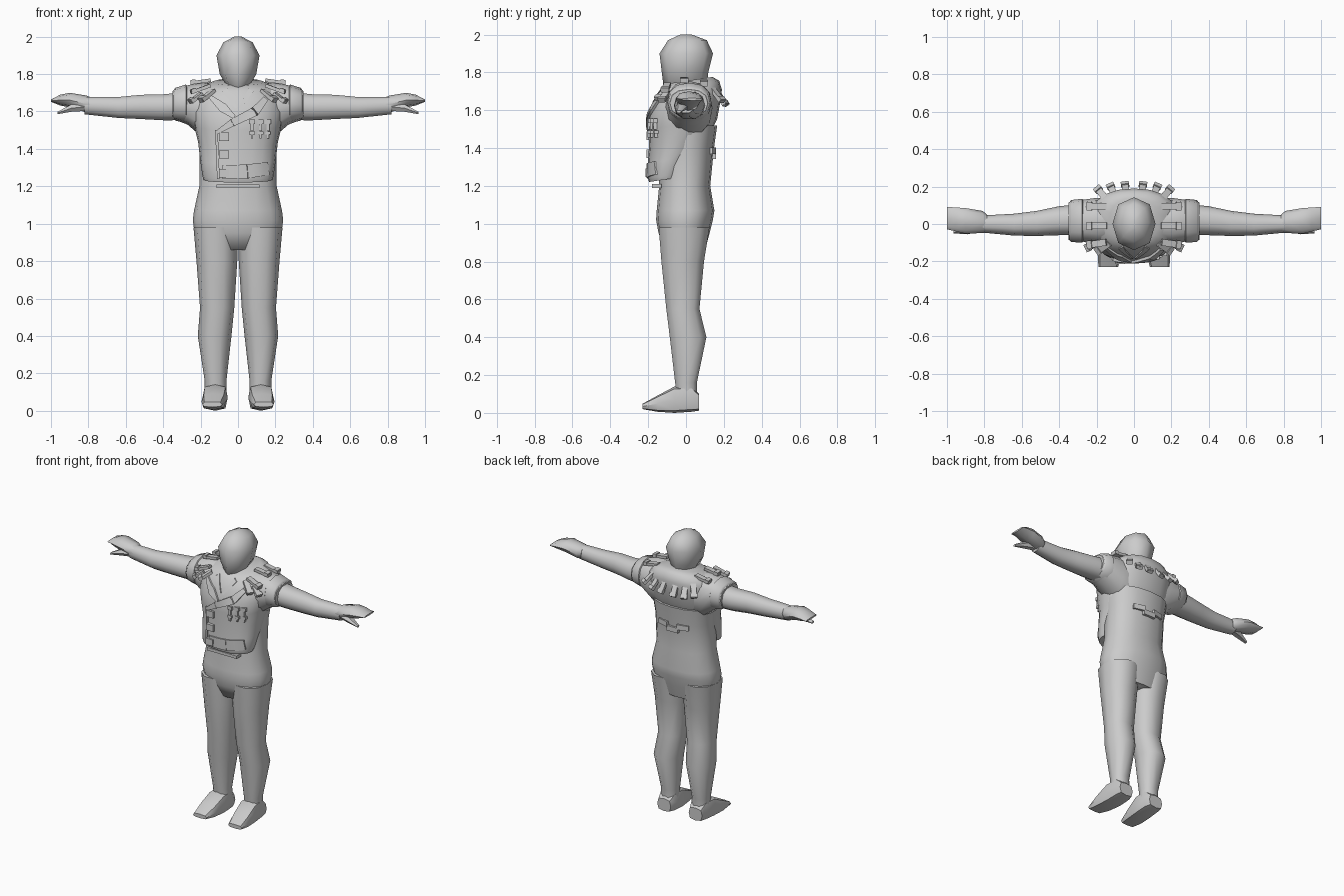
import bpy, bmesh, math
from mathutils import Vector, Matrix
from mathutils.bvhtree import BVHTree

if "Cube" in bpy.data.objects:
    bpy.data.objects.remove(bpy.data.objects["Cube"])

grey = bpy.data.materials.new("plain_grey")
grey.diffuse_color = (0.6, 0.6, 0.6, 1)
grey.use_nodes = True
grey.node_tree.nodes["Principled BSDF"].inputs["Base Color"].default_value = grey.diffuse_color


def finish(name, bm, angle=50):
    bmesh.ops.recalc_face_normals(bm, faces=bm.faces)
    me = bpy.data.meshes.new(name)
    bm.to_mesh(me)
    bm.free()
    ob = bpy.data.objects.new(name, me)
    bpy.context.collection.objects.link(ob)
    me.materials.append(grey)
    bpy.ops.object.select_all(action='DESELECT')
    ob.select_set(True)
    bpy.context.view_layer.objects.active = ob
    bpy.ops.object.shade_smooth_by_angle(angle=math.radians(angle))
    return ob


def loft(name, axis, rings, n=10, power=2.3, tilt=0, mirror=False, angle=50):
    """Rings are (position, a0, a1, b0, b1): the extent on the two other axes."""
    bm = bmesh.new()
    for sx in ((1, -1) if mirror else (1,)):
        loops = []
        for p, a0, a1, b0, b1 in rings:
            loop = []
            for i in range(n):
                t = 2 * math.pi * i / n
                c, s = math.cos(t), math.sin(t)
                a = (a0 + a1) / 2 + (a1 - a0) / 2 * math.copysign(abs(c) ** (2 / power), c)
                b = (b0 + b1) / 2 + (b1 - b0) / 2 * math.copysign(abs(s) ** (2 / power), s)
                x, y, z = {'X': (p, a, b), 'Y': (a, p, b), 'Z': (a, b, p + tilt * b)}[axis]
                loop.append(bm.verts.new((x * sx, y, z)))
            loops.append(loop)
        for l0, l1 in zip(loops, loops[1:]):
            for i in range(n):
                j = (i + 1) % n
                bm.faces.new((l0[i], l0[j], l1[j], l1[i]))
        bm.faces.new(loops[0])
        bm.faces.new(loops[-1])
    return finish(name, bm, angle)


def boxes(name, items):
    """Items are (matrix, size)."""
    bm = bmesh.new()
    for m, size in items:
        bmesh.ops.create_cube(bm, size=1, matrix=m @ Matrix.Diagonal((*size, 1)))
    return finish(name, bm, 30)


# Head
loft("head", 'Z', [
    (1.70, -.035, .035, -.085, .09), (1.735, -.06, .06, -.12, .11),
    (1.80, -.098, .098, -.128, .118), (1.90, -.115, .115, -.14, .143),
    (1.97, -.078, .078, -.095, .11), (2.0, -.02, .02, -.03, .03)], n=8, power=2.2, angle=60)

# Trousers and trunk
loft("hips_and_trunk", 'Z', [
    (.86, -.19, .19, -.11, .10), (.95, -.232, .232, -.145, .125),
    (1.02, -.242, .242, -.158, .142), (1.07, -.235, .235, -.155, .15),
    (1.20, -.207, .207, -.142, .128), (1.40, -.205, .205, -.14, .148),
    (1.52, -.22, .22, -.14, .165)], n=16, angle=70)
loft("legs", 'Z', [
    (.08, .06, .178, -.05, .06), (.16, .062, .178, -.06, .06),
    (.40, .035, .215, -.09, .112), (.55, .02, .203, -.108, .075),
    (.80, .004, .222, -.135, .10), (.98, 0, .238, -.15, .13)], mirror=True, angle=70)
loft("shoes", 'Y', [
    (.07, .07, .175, .012, .10), (.03, .055, .185, .006, .14),
    (-.06, .055, .19, .0, .14), (-.15, .065, .195, .006, .092),
    (-.23, .085, .19, .02, .048)], n=8, power=3.5, mirror=True, angle=40)

# Short jacket with a hanging front hem
jacket = loft("jacket", 'Z', [
    (1.25, -.183, .183, -.195, -.01), (1.27, -.19, .19, -.202, .0),
    (1.35, -.202, .202, -.202, .05), (1.44, -.213, .213, -.195, .12),
    (1.53, -.235, .235, -.2, .165), (1.61, -.25, .25, -.195, .18),
    (1.68, -.24, .24, -.165, .19), (1.73, -.20, .20, -.135, .175),
    (1.755, -.13, .13, -.10, .14)], n=20, tilt=.15, angle=60)
loft("shoulder_sleeves", 'X', [
    (.13, -.11, .14, 1.46, 1.745), (.20, -.11, .14, 1.47, 1.755),
    (.27, -.095, .13, 1.53, 1.74), (.335, -.09, .122, 1.555, 1.72),
    (.35, -.085, .115, 1.565, 1.71)], n=12, mirror=True)
loft("sleeve_cuff_rolls", 'X', [
    (.268, -.088, .122, 1.55, 1.728), (.278, -.1, .135, 1.537, 1.745),
    (.336, -.096, .128, 1.552, 1.726), (.346, -.085, .115, 1.565, 1.712)], n=12, mirror=True)

# Arms, hands and thumbs
loft("arms", 'X', [
    (.30, -.06, .105, 1.55, 1.705), (.40, -.06, .095, 1.55, 1.695),
    (.52, -.064, .07, 1.557, 1.692), (.64, -.062, .055, 1.563, 1.68),
    (.82, -.045, .045, 1.583, 1.68)], mirror=True, angle=60)
loft("hands", 'X', [
    (.785, -.045, .05, 1.60, 1.675), (.81, -.048, .07, 1.595, 1.685),
    (.90, -.052, .085, 1.622, 1.70), (.95, -.04, .088, 1.632, 1.69),
    (1.0, -.028, .092, 1.652, 1.664)], n=8, mirror=True)
loft("thumbs", 'X', [
    (.82, -.04, .02, 1.60, 1.65), (.89, -.055, .005, 1.596, 1.64),
    (.965, -.05, -.025, 1.585, 1.60)], n=6, mirror=True)

tree = BVHTree.FromObject(jacket, bpy.context.evaluated_depsgraph_get())


def front(x, z, lift=0.0):
    hit = tree.ray_cast(Vector((x, -2, z)), Vector((0, 1, 0)))[0]
    return Vector((x, (hit.y if hit else -.12) - lift, z))


def strip(name, paths, thick=.012):
    """Strips laid on the jacket front; each path point is (x, z, width)."""
    bm = bmesh.new()
    for path in paths:
        rows = []
        for (x0, z0, w0), (x1, z1, w1) in zip(path, path[1:]):
            for k in range(5):
                t = k / 4
                rows.append((x0 + (x1 - x0) * t, z0 + (z1 - z0) * t, w0 + (w1 - w0) * t,
                             Vector((-(z1 - z0), x1 - x0)).normalized()))
        loops = []
        for x, z, w, d in rows:
            pts = [(x + d.x * w / 2 * s, z + d.y * w / 2 * s) for s in (-1, 1)]
            loops.append([bm.verts.new(front(*pts[i], l))
                          for i, l in ((0, -.005), (0, thick), (1, thick), (1, -.005))])
        for a, b in zip(loops, loops[1:]):
            for i in range(4):
                bm.faces.new((a[i], a[(i + 1) % 4], b[(i + 1) % 4], b[i]))
        bm.faces.new(loops[0])
        bm.faces.new(loops[-1])
    finish(name, bm, 40)


# Crossed lapels, front flap edge and hem band
strip("long_lapel", [[(.15, 1.67, .03), (.09, 1.60, .05), (-.03, 1.54, .04), (-.11, 1.49, .02)]], .015)
strip("short_lapel", [[(-.15, 1.68, .02), (-.08, 1.62, .05), (-.02, 1.57, .02)]])
strip("inner_collar", [[(s * .07, 1.715, .03), (s * .01, 1.62, .012)] for s in (-1, 1)], .008)
strip("flap_edge", [[(-.115, 1.50, .014), (-.105, 1.24, .014)]])
strip("hem_band", [[(-.085, 1.275, .07), (.05, 1.28, .075), (.165, 1.295, .07)]], .009)

# Square clasps and medals
boxes("clasps", [(Matrix.Translation(front(-.075, z)), (.055, .035, .045))
                 for z in (1.465, 1.37, 1.27)])
medals = []
for x in (.075, .12, .16):
    for dz, w, h in ((1.545, .034, .024), (1.515, .016, .036), (1.485, .03, .018), (1.467, .012, .024)):
        medals.append((Matrix.Translation(front(x, dz)), (w, .022, h)))
boxes("medals", medals)

# Loops around the shoulder yoke: (x, y, z, heading, downward pitch, length)
tabs = []
for x, y, z, head, pitch, ln in (
        (.20, .095, 1.745, 0, 10, .11), (.20, -.01, 1.76, 0, 8, .11),
        (.20, -.105, 1.72, -8, 20, .11), (.165, -.125, 1.685, -35, 35, .10),
        (.045, .19, 1.665, 82, 58, .10), (.115, .18, 1.665, 66, 52, .10),
        (.175, .165, 1.68, 50, 45, .10), (.225, -.115, 1.672, -25, 35, .08)):
    for s in (1, -1):
        h = math.radians(head if s > 0 else 180 - head)
        m = (Matrix.Translation((x * s, y, z)) @ Matrix.Rotation(h, 4, 'Z')
             @ Matrix.Rotation(math.radians(pitch), 4, 'Y'))
        tabs.append((m, (ln, .036, .018)))
        tabs.append((m @ Matrix.Translation((ln * .35, 0, .004)), (ln * .25, .044, .024)))
boxes("yoke_loops", tabs)

# Waist fastening in front, half belt behind
boxes("waist_tab", [(Matrix.Translation((0, -.155, 1.2)), (.23, .05, .02))])
boxes("back_belt", [(Matrix.Translation((x, y, z)) @ Matrix.Rotation(r, 4, 'Z'), (w, .02, .035))
                    for x, y, z, r, w in ((0, .148, 1.36, 0, .09), (.075, .14, 1.385, -.25, .08),
                                          (-.075, .14, 1.385, .25, .08))])
